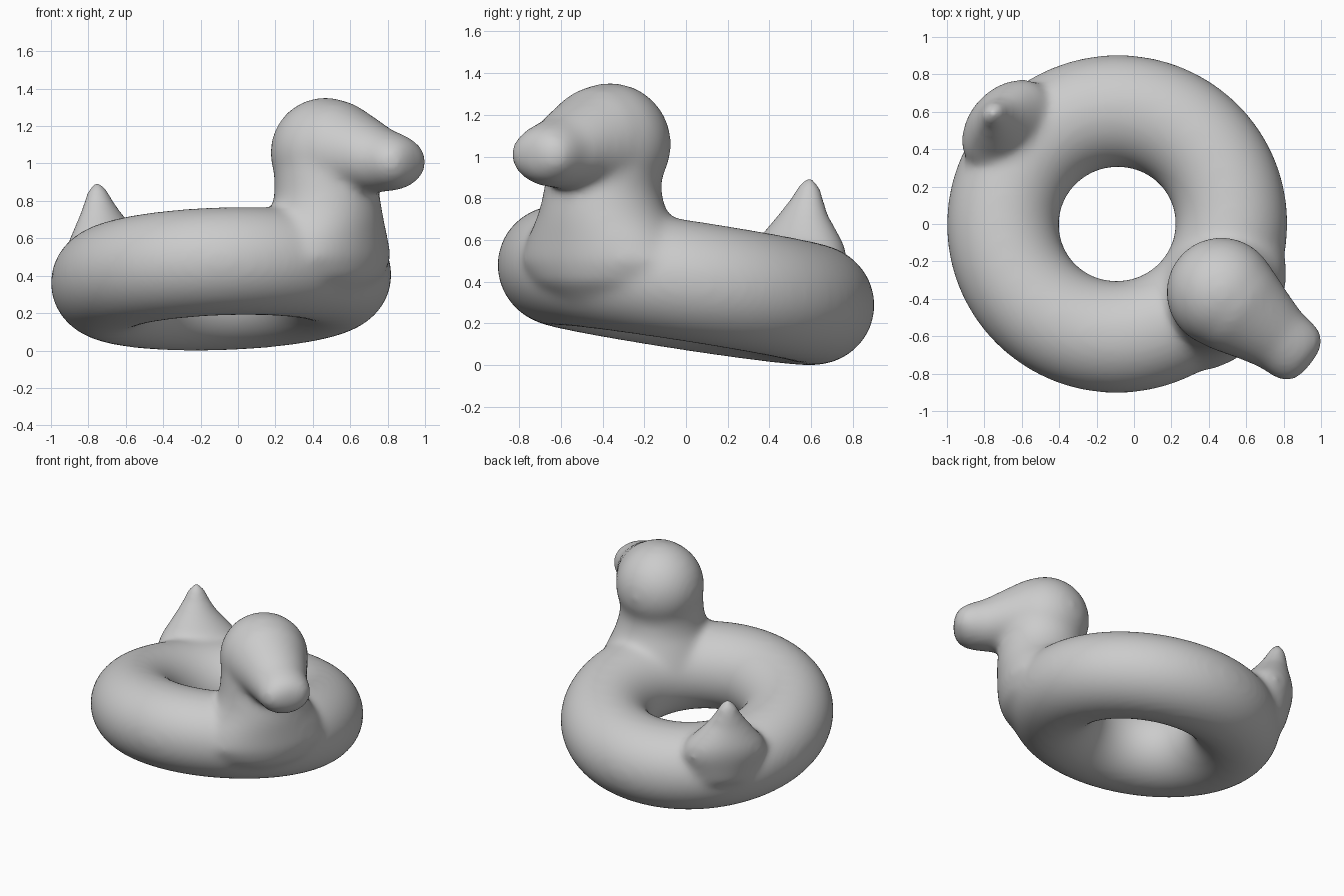
import bpy, bmesh, math
from mathutils import Vector

if "Cube" in bpy.data.objects:
    bpy.data.objects.remove(bpy.data.objects["Cube"])


def loft(name, rings, n=40):
    """Closed skin through elliptical rings given as (centre, half-axis u, half-axis v)."""
    bm = bmesh.new()
    loops = []
    for c, u, v in rings:
        angles = [2 * math.pi * i / n for i in range(n)]
        loops.append([bm.verts.new(c + u * math.cos(a) + v * math.sin(a)) for a in angles])
    for a, b in zip(loops, loops[1:]):
        for i in range(n):
            j = (i + 1) % n
            bm.faces.new((a[i], a[j], b[j], b[i]))
    bm.faces.new(loops[0][::-1])
    bm.faces.new(loops[-1])
    bmesh.ops.recalc_face_normals(bm, faces=bm.faces)
    me = bpy.data.meshes.new(name)
    bm.to_mesh(me)
    bm.free()
    ob = bpy.data.objects.new(name, me)
    bpy.context.collection.objects.link(ob)
    return ob


def upright(name, out, along, rows):
    """Loft of level rings: x, y, z, half width across the float, half width along it."""
    return loft(name, [(Vector((x, y, z)), out * a, along * b) for x, y, z, a, b in rows])


# Ring-shaped body, tipped up towards the head
bpy.ops.mesh.primitive_torus_add(
    location=(-0.09, 0.0, 0.385), rotation=(-0.153, -0.035, 0),
    major_radius=0.612, minor_radius=0.300, major_segments=96, minor_segments=48)
body = bpy.context.object
body.name = "duck_ring"
body.scale.z = 0.965

# Round head
bpy.ops.mesh.primitive_uv_sphere_add(
    segments=48, ring_count=24, radius=0.295, location=(0.467, -0.365, 1.06))
head = bpy.context.object

# Chest and neck swelling out of the ring
neck = upright("neck", Vector((0.8, -0.6, 0)), Vector((0.6, 0.8, 0)), (
    (0.41, -0.36, 0.28, 0.22, 0.24), (0.43, -0.37, 0.40, 0.315, 0.40),
    (0.435, -0.375, 0.50, 0.335, 0.46), (0.45, -0.385, 0.61, 0.32, 0.40),
    (0.465, -0.395, 0.70, 0.305, 0.335), (0.475, -0.40, 0.77, 0.29, 0.30),
    (0.475, -0.40, 0.85, 0.28, 0.28), (0.47, -0.38, 1.00, 0.28, 0.28)))

# Beak tapering forward from the head: distance, half width, mid height, half height
fwd, side, up = Vector((0.785, -0.62, 0)), Vector((0.62, 0.785, 0)), Vector((0, 0, 1))
beak = loft("beak", [
    (Vector((0.455, -0.36, z)) + fwd * s, side * w, up * h) for s, w, z, h in (
        (0.0, 0.285, 1.075, 0.28), (0.15, 0.270, 1.07, 0.262),
        (0.30, 0.220, 1.05, 0.205), (0.42, 0.185, 1.02, 0.172),
        (0.52, 0.178, 1.01, 0.148), (0.58, 0.158, 1.01, 0.118),
        (0.615, 0.11, 1.01, 0.07), (0.625, 0.05, 1.01, 0.03))])

# Pointed tail on the outer rim, flaring into the ring
tail = upright("tail", Vector((-0.73, 0.68, 0)), Vector((0.68, 0.73, 0)), (
    (-0.64, 0.50, 0.30, 0.20, 0.24), (-0.68, 0.525, 0.50, 0.20, 0.29),
    (-0.69, 0.535, 0.57, 0.19, 0.26), (-0.71, 0.55, 0.64, 0.15, 0.20),
    (-0.73, 0.56, 0.72, 0.108, 0.135), (-0.745, 0.58, 0.80, 0.075, 0.085),
    (-0.752, 0.59, 0.87, 0.05, 0.055), (-0.752, 0.59, 0.905, 0.018, 0.018)))

# Fuse everything into one soft inflatable skin
bpy.ops.object.select_all(action='DESELECT')
for ob in (body, head, neck, beak, tail):
    ob.select_set(True)
bpy.context.view_layer.objects.active = body
bpy.ops.object.join()
bpy.ops.object.transform_apply(location=True, rotation=True, scale=True)
remesh = body.modifiers.new("fuse", 'REMESH')
remesh.mode = 'VOXEL'
remesh.voxel_size = 0.018
remesh.use_smooth_shade = True
smooth = body.modifiers.new("soften", 'SMOOTH')
smooth.factor = 0.5
smooth.iterations = 34
for m in ("fuse", "soften"):
    bpy.ops.object.modifier_apply(modifier=m)
bpy.ops.object.shade_smooth()

# Rest on the floor
low = min(v.co.z for v in body.data.vertices)
for v in body.data.vertices:
    v.co.z -= low
